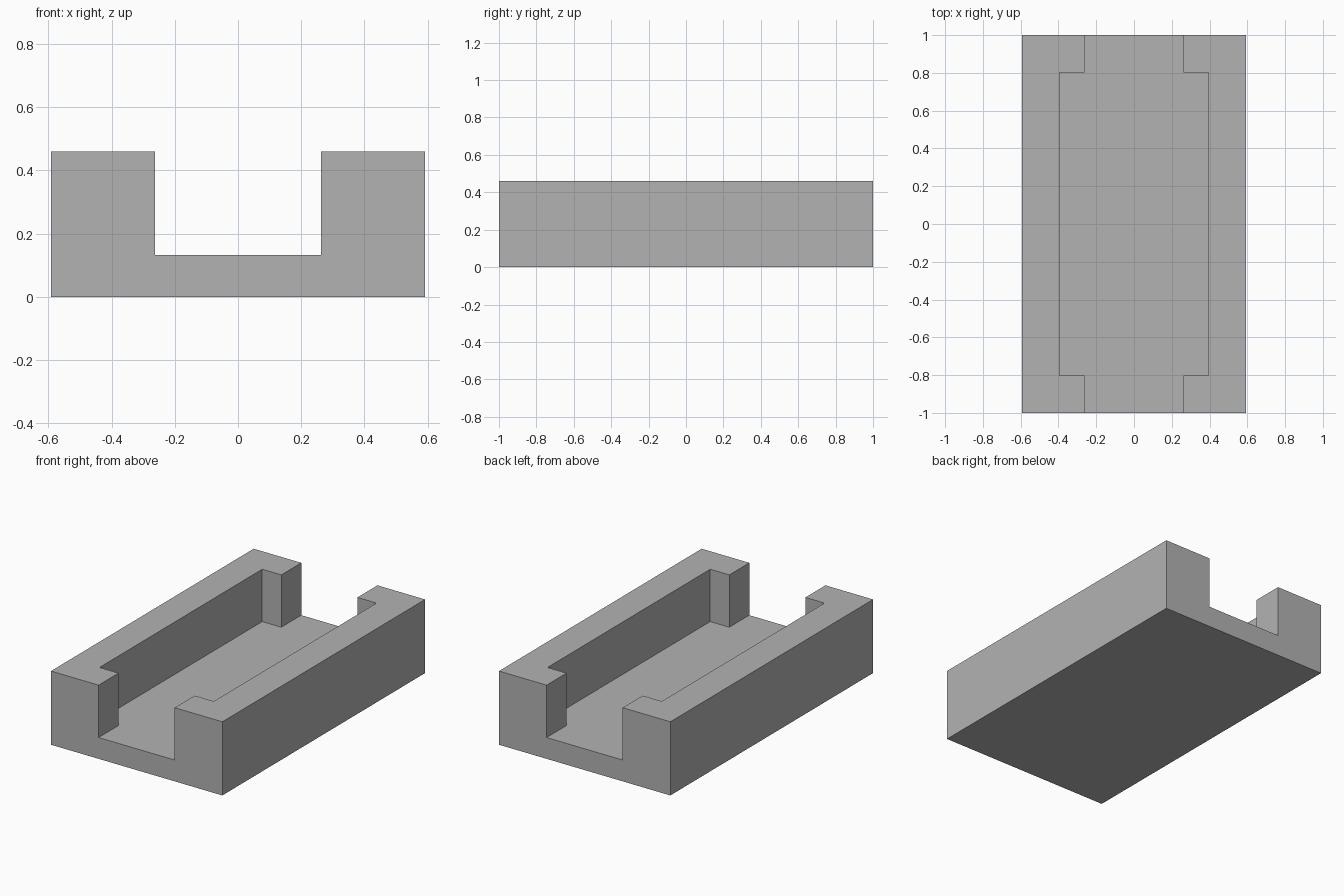
import bpy
import bmesh

cube = bpy.data.objects.get("Cube")
if cube:
    bpy.data.objects.remove(cube, do_unlink=True)

# Overall size, floor height, and half sizes of the end gap and inner pocket
HALF_X, HALF_Y, TOP = 0.592, 1.0, 0.46
FLOOR, GAP_X, POCKET_X, POCKET_Y = 0.133, 0.263, 0.395, 0.803

grey = bpy.data.materials.new("plain grey")
grey.use_nodes = True
colour = (0.45, 0.45, 0.45, 1)
grey.diffuse_color = colour
grey.node_tree.nodes["Principled BSDF"].inputs["Base Color"].default_value = colour


def prism(name, outline, bottom, top):
    """Extrude a plan outline upwards into a closed solid."""
    bm = bmesh.new()
    base = bm.faces.new([bm.verts.new((x, y, bottom)) for x, y in outline])
    side = bmesh.ops.extrude_face_region(bm, geom=[base], use_keep_orig=True)
    raised = [v for v in side["geom"] if isinstance(v, bmesh.types.BMVert)]
    bmesh.ops.translate(bm, verts=raised, vec=(0, 0, top - bottom))
    bmesh.ops.recalc_face_normals(bm, faces=bm.faces)
    mesh = bpy.data.meshes.new(name)
    bm.to_mesh(mesh)
    bm.free()
    mesh.materials.append(grey)
    obj = bpy.data.objects.new(name, mesh)
    bpy.context.collection.objects.link(obj)
    return obj


def mirrored(quarter):
    """Mirror a quarter outline, listed counterclockwise, in x and y."""
    half = quarter + [(-x, y) for x, y in reversed(quarter)]
    return half + [(-x, -y) for x, y in half]


# Solid block for the tray
tray = prism("open_ended_tray", mirrored([(HALF_X, HALF_Y)]), 0, TOP)

# Wide pocket with a narrower gap through each end
cutter = prism("pocket_cutter", mirrored([
    (POCKET_X, POCKET_Y), (GAP_X, POCKET_Y), (GAP_X, HALF_Y + 0.1)]),
    FLOOR, TOP + 0.1)
cutter.hide_render = True

cut = tray.modifiers.new("pocket", "BOOLEAN")
cut.operation = "DIFFERENCE"
cut.solver = "EXACT"
cut.object = cutter
bpy.context.view_layer.objects.active = tray
bpy.ops.object.modifier_apply(modifier=cut.name)
bpy.data.objects.remove(cutter, do_unlink=True)
